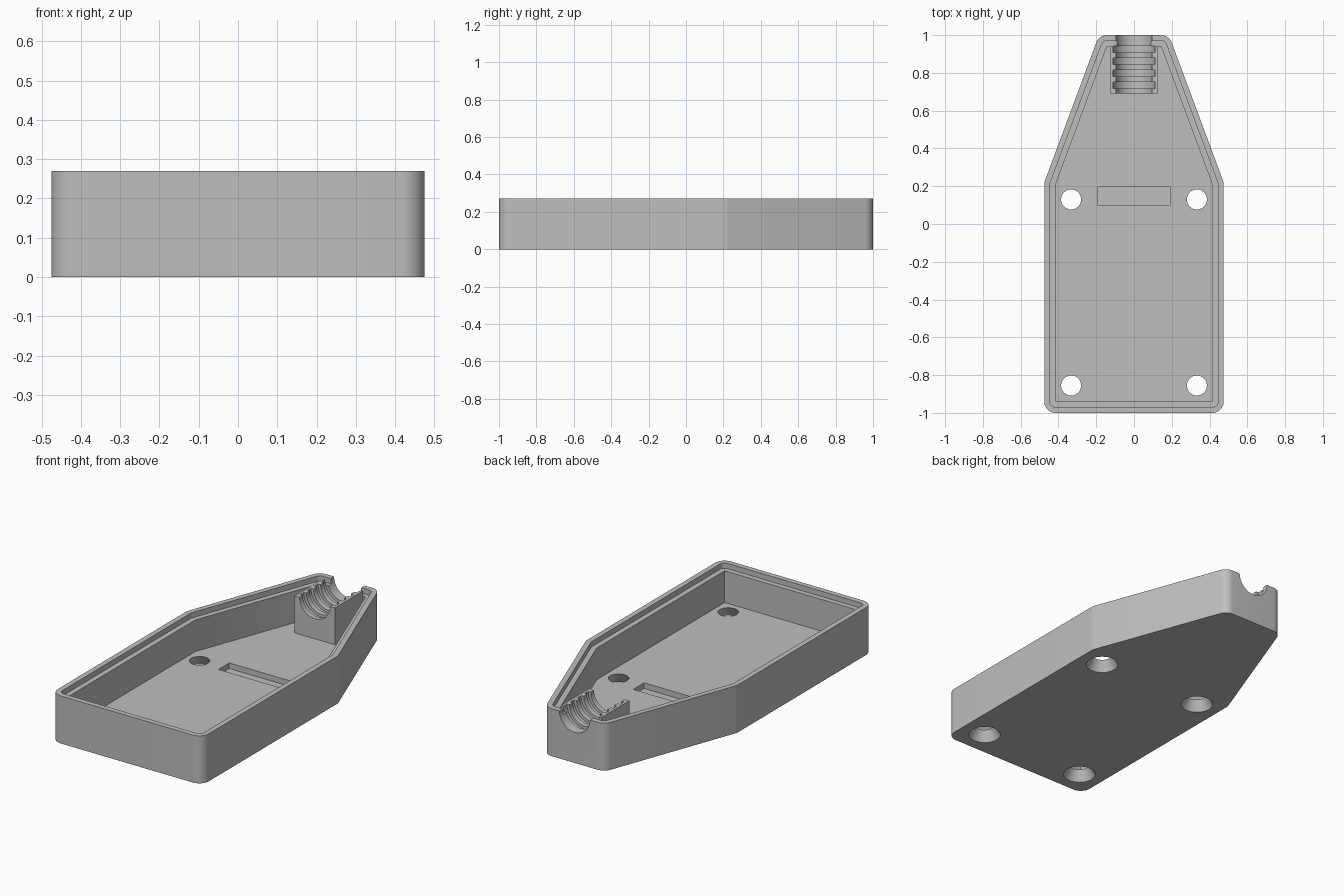
import bpy, bmesh, math
from mathutils import Vector, Matrix

cube = bpy.data.objects.get("Cube")
if cube:
    bpy.data.objects.remove(cube, do_unlink=True)

HEIGHT, FLOOR, WALL = 0.27, 0.06, 0.06

grey = bpy.data.materials.new("plain_grey")
grey.use_nodes = True
grey.diffuse_color = (0.52, 0.52, 0.52, 1)
grey.node_tree.nodes["Principled BSDF"].inputs["Base Color"].default_value = (0.52, 0.52, 0.52, 1)


def finish(name, bm):
    bmesh.ops.recalc_face_normals(bm, faces=bm.faces)
    mesh = bpy.data.meshes.new(name)
    bm.to_mesh(mesh)
    bm.free()
    mesh.materials.append(grey)
    obj = bpy.data.objects.new(name, mesh)
    bpy.context.collection.objects.link(obj)
    return obj


def outline(inset):
    """Case footprint moved inwards, with rounded corners."""
    half = [(0.475, -1), (0.475, 0.22), (0.185, 1)]
    pts = [Vector(p) for p in half] + [Vector((-x, y)) for x, y in reversed(half)]
    radius = WALL - inset
    result = []
    for i, p in enumerate(pts):
        a = (p - pts[i - 1]).normalized()
        b = (pts[(i + 1) % len(pts)] - p).normalized()
        na, nb = Vector((-a.y, a.x)), Vector((-b.y, b.x))
        miter = (na + nb) / (1 + na.dot(nb))
        if radius < 0.001:
            result.append(p + miter * inset)
            continue
        centre = p + miter * WALL
        start = math.atan2(-na.y, -na.x)
        turn = a.angle(b)
        steps = max(3, round(turn / math.radians(8)))
        for k in range(steps + 1):
            t = start + turn * k / steps
            result.append(centre + radius * Vector((math.cos(t), math.sin(t))))
    return result


def prism(name, pts, z0, z1):
    bm = bmesh.new()
    base = bm.faces.new([bm.verts.new((p[0], p[1], z0)) for p in pts])
    top = bmesh.ops.extrude_face_region(bm, geom=[base])["geom"]
    bmesh.ops.translate(bm, vec=(0, 0, z1 - z0),
                        verts=[v for v in top if isinstance(v, bmesh.types.BMVert)])
    return finish(name, bm)


def box(name, x, y0, y1, z0, z1):
    return prism(name, [(-x, y0), (x, y0), (x, y1), (-x, y1)], z0, z1)


def turned(name, profile, matrix, sides=48):
    """Solid of revolution from (position, radius) pairs along local z."""
    bm = bmesh.new()
    rings = [[bm.verts.new((r * math.cos(math.tau * k / sides),
                            r * math.sin(math.tau * k / sides), z))
              for k in range(sides)] for z, r in profile]
    for low, high in zip(rings, rings[1:]):
        for k in range(sides):
            n = (k + 1) % sides
            bm.faces.new((low[k], low[n], high[n], high[k]))
    bm.faces.new(rings[0])
    bm.faces.new(rings[-1])
    bm.transform(matrix)
    return finish(name, bm)


def combine(target, tool, operation="DIFFERENCE"):
    mod = target.modifiers.new("combine", "BOOLEAN")
    mod.operation, mod.solver, mod.object = operation, "EXACT", tool
    bpy.context.view_layer.objects.active = target
    bpy.ops.object.modifier_apply(modifier=mod.name)
    bpy.data.objects.remove(tool, do_unlink=True)


# Case shell with a stepped rim
case = prism("case_shell", outline(0), 0, HEIGHT)
combine(case, prism("rim_step", outline(WALL / 2), HEIGHT - 0.03, HEIGHT + 0.1))
combine(case, prism("cavity", outline(WALL), FLOOR, HEIGHT + 0.1))

# Cable clamp block at the narrow end
combine(case, box("clamp_block", 0.127, 0.69, 0.941, FLOOR / 2, HEIGHT), "UNION")

# Ribbed half-round cable channel
channel = [(0.6, 0.096)]
for i in range(4):
    y = 0.735 + i * 0.0635
    channel += [(y - 0.017, 0.096), (y - 0.017, 0.112), (y + 0.017, 0.112), (y + 0.017, 0.096)]
channel.append((1.1, 0.096))
combine(case, turned("cable_channel", channel,
                     Matrix.Translation((0, 0, HEIGHT)) @ Matrix.Rotation(-math.pi / 2, 4, "X")))

# Shallow slot in the floor
combine(case, box("floor_slot", 0.193, 0.1, 0.197, 0.028, 0.12))

# Countersunk screw holes
for x in (-0.333, 0.333):
    for y in (-0.855, 0.13):
        combine(case, turned("screw_hole", [(-0.03, 0.101), (FLOOR, 0.053), (0.1, 0.053)],
                             Matrix.Translation((x, y, 0))))

bpy.ops.object.select_all(action="DESELECT")
case.select_set(True)
bpy.context.view_layer.objects.active = case
bpy.ops.object.shade_smooth_by_angle(angle=math.radians(25))
